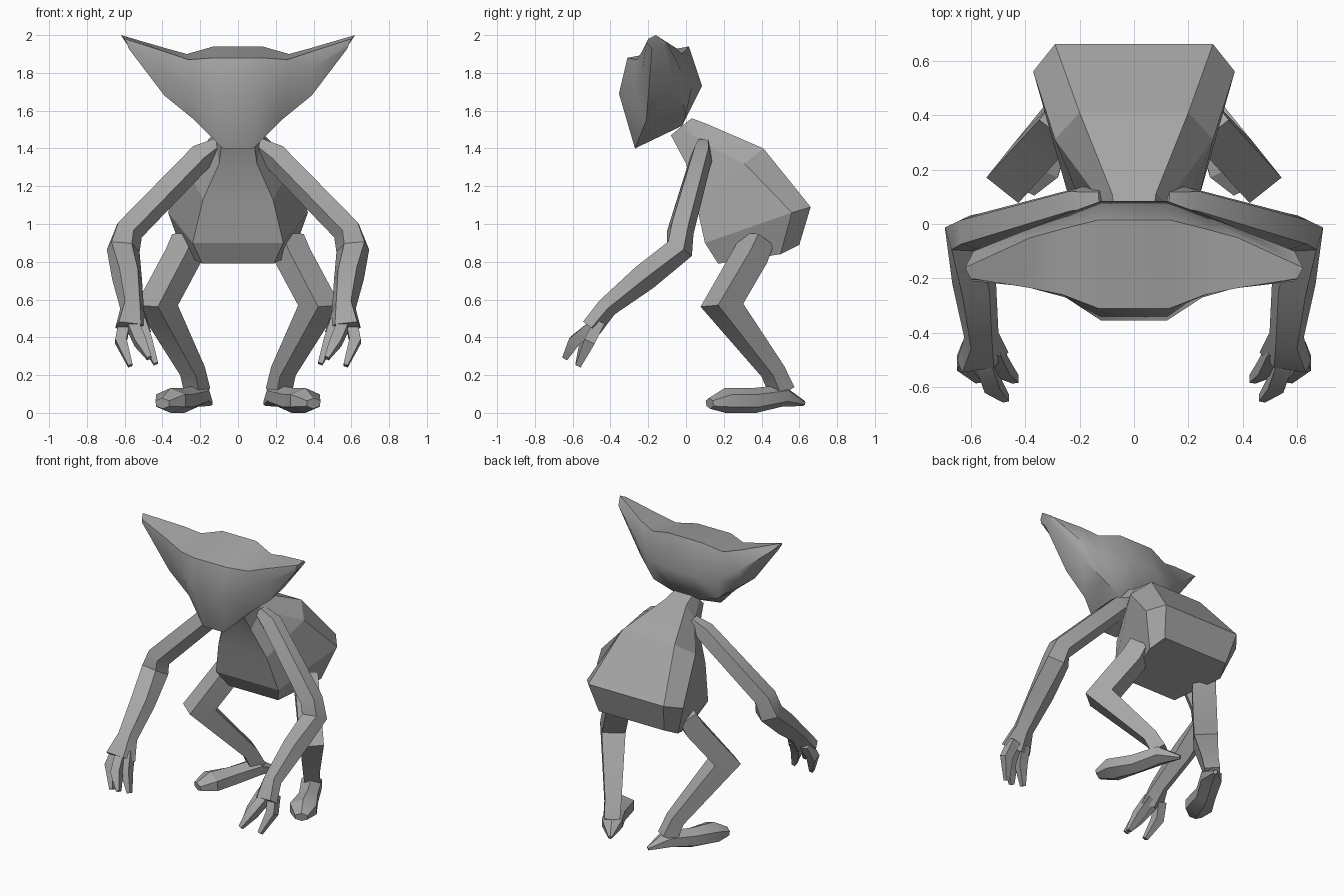
import bpy, bmesh, math
from mathutils import Vector

if "Cube" in bpy.data.objects:
    bpy.data.objects.remove(bpy.data.objects["Cube"])

skin = bpy.data.materials.new("grey_skin")
skin.diffuse_color = (0.38, 0.38, 0.38, 1)
skin.use_nodes = True
skin.node_tree.nodes["Principled BSDF"].inputs["Base Color"].default_value = skin.diffuse_color


def loft(name, rings, mirror=False, angle=30):
    """Skin a list of equal-length point rings, capping both ends."""
    bm = bmesh.new()
    vs = [[bm.verts.new(p) for p in r] for r in rings]
    n = len(vs[0])
    for a, b in zip(vs, vs[1:]):
        for i in range(n):
            j = (i + 1) % n
            bm.faces.new((a[i], a[j], b[j], b[i]))
    bm.faces.new(vs[0])
    bm.faces.new(vs[-1])
    bmesh.ops.recalc_face_normals(bm, faces=bm.faces)
    me = bpy.data.meshes.new(name)
    bm.to_mesh(me)
    bm.free()
    me.materials.append(skin)
    ob = bpy.data.objects.new(name, me)
    bpy.context.collection.objects.link(ob)
    bpy.ops.object.select_all(action='DESELECT')
    bpy.context.view_layer.objects.active = ob
    ob.select_set(True)
    bpy.ops.object.shade_smooth_by_angle(angle=math.radians(angle))
    if mirror:
        ob.modifiers.new("mirror", 'MIRROR').use_mirror_merge = False
    return ob


def limb(name, path, ref, n=4):
    """Mirrored tube; path rows are x, y, z, half width along ref, half depth."""
    pts = [Vector(p[:3]) for p in path]
    rings = []
    for i, p in enumerate(pts):
        t = Vector((0, 0, 0))
        if i > 0:
            t += (p - pts[i - 1]).normalized()
        if i < len(pts) - 1:
            t += (pts[i + 1] - p).normalized()
        t.normalize()
        u = Vector(ref)
        u = (u - t * u.dot(t)).normalized()
        v = t.cross(u)
        w, d = path[i][3:]
        k = 1 / math.cos(math.pi / n)
        angs = [math.pi / n + 2 * math.pi * j / n for j in range(n)]
        rings.append([p + u * (w * k * math.cos(a)) + v * (d * k * math.sin(a)) for a in angs])
    return loft(name, rings, mirror=True)


# Torso and neck: each ring has a front, side and back point, mirrored in x
torso = [
    [(.19, .17, .79), (.29, .50, .84), (.25, .60, .89)],
    [(.24, .10, .90), (.37, .56, 1.06), (.29, .66, 1.09)],
    [(.185, .05, 1.13), (.29, .31, 1.32), (.20, .41, 1.40)],
    [(.10, 0, 1.32), (.12, .08, 1.43), (.08, .11, 1.53)],
    [(.08, -.08, 1.47), (.09, -.02, 1.52), (.07, .03, 1.56)],
]
loft("torso", [h + [(-x, y, z) for x, y, z in reversed(h)] for h in torso], angle=15)

# Head with ears: sections run from the skull out to the ear tip
head = [
    [(.13, -.31, 1.88), (.12, -.355, 1.69), (.08, -.27, 1.40),
     (.10, -.02, 1.52), (.12, .085, 1.73), (.13, .015, 1.94)],
    [(.26, -.26, 1.87), (.25, -.27, 1.72), (.23, -.21, 1.55),
     (.25, .0, 1.58), (.27, .03, 1.72), (.27, -.02, 1.90)],
    [(.38, -.235, 1.91), (.39, -.23, 1.82), (.39, -.20, 1.68),
     (.38, -.04, 1.70), (.39, -.02, 1.80), (.38, -.05, 1.93)],
    [(.60, -.20, 1.98), (.59, -.21, 1.96), (.58, -.18, 1.93),
     (.58, -.12, 1.94), (.59, -.10, 1.96), (.62, -.16, 2.0)],
]
left = [[(-x, y, z) for x, y, z in s] for s in reversed(head)]
loft("head", left + head, angle=40)

# Arms
limb("arm", [
    (.11, .09, 1.42, .035, .035),
    (.20, .08, 1.36, .062, .05),
    (.58, -.03, .97, .066, .06),
    (.61, -.04, .87, .075, .065),
    (.585, -.22, .72, .07, .06),
    (.56, -.42, .56, .055, .045),
    (.56, -.50, .45, .085, .04),
], (1, 0, .6), 5)

# Fingers
for i, (base, mid, tip) in enumerate([
    ((.60, -.46, .48), (.62, -.51, .38), (.57, -.57, .25)),
    ((.56, -.48, .47), (.52, -.59, .38), (.47, -.64, .29)),
    ((.52, -.46, .48), (.485, -.53, .38), (.435, -.57, .26)),
]):
    limb("finger_%d" % (i + 1), [base + (.03, .03), mid + (.03, .03), tip + (.012, .015)], (1, 0, 0))

# Legs
limb("leg", [
    (.26, .38, .92, .07, .06),
    (.29, .34, .83, .075, .065),
    (.43, .19, .57, .075, .085),
    (.24, .46, .22, .052, .045),
    (.215, .51, .11, .05, .05),
], (1, .8, 0))

# Feet
limb("foot", [
    (.145, .625, .05, .012, .012),
    (.21, .51, .09, .065, .05),
    (.29, .36, .065, .06, .058),
    (.355, .21, .065, .085, .058),
    (.40, .125, .05, .04, .025),
], (1, .5, 0), 6)
